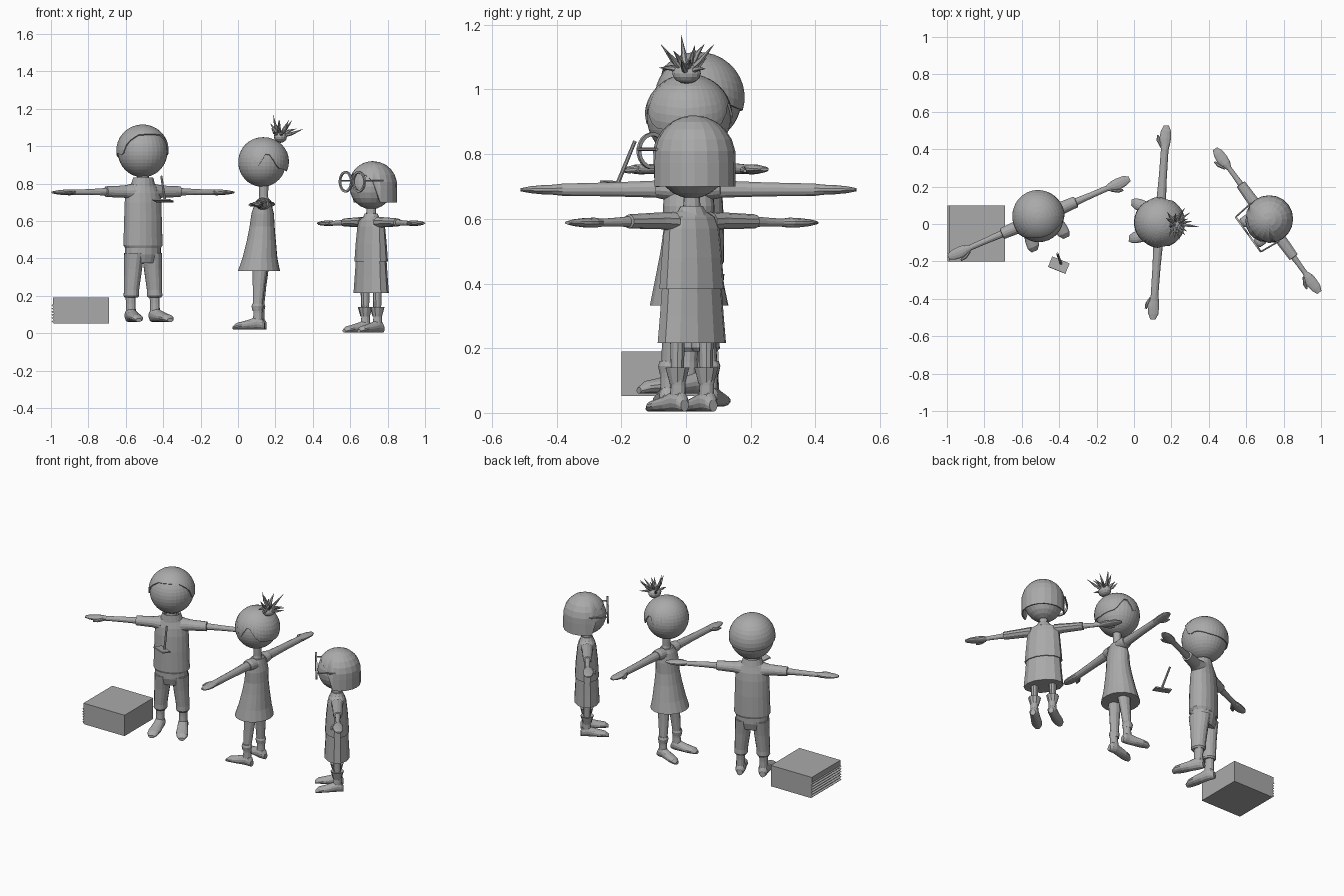
import bpy, bmesh, math, random
from mathutils import Matrix, Vector

if "Cube" in bpy.data.objects:
    bpy.data.objects.remove(bpy.data.objects["Cube"])

random.seed(4)
mat = bpy.data.materials.new("plain grey")
mat.diffuse_color = (0.4, 0.4, 0.4, 1)
mat.use_nodes = True
mat.node_tree.nodes["Principled BSDF"].inputs["Base Color"].default_value = mat.diffuse_color


def finish(name, bm, M=None):
    bmesh.ops.recalc_face_normals(bm, faces=bm.faces)
    if M:
        bm.transform(M)
    me = bpy.data.meshes.new(name)
    bm.to_mesh(me)
    bm.free()
    me.materials.append(mat)
    ob = bpy.data.objects.new(name, me)
    bpy.context.collection.objects.link(ob)
    return ob


def loft(name, rings, M=None, axis='z', n=16, caps=True):
    """Elliptical rings (x, y, z, ra, rb) in the plane across the axis."""
    bm = bmesh.new()
    loops = []
    for x, y, z, ra, rb in rings:
        loop = []
        for i in range(n):
            a = math.tau * (i + .5) / n
            u, v = ra * math.cos(a), rb * math.sin(a)
            off = {'z': (u, v, 0), 'x': (0, u, v), 'y': (u, 0, v)}[axis]
            loop.append(bm.verts.new((x + off[0], y + off[1], z + off[2])))
        loops.append(loop)
    for A, B in zip(loops, loops[1:]):
        for i in range(n):
            bm.faces.new((A[i], A[(i + 1) % n], B[(i + 1) % n], B[i]))
    if caps:
        bm.faces.new(loops[0])
        bm.faces.new(loops[-1])
    return finish(name, bm, M)


def ball(name, c, r, M, seg=32, rows=20):
    bm = bmesh.new()
    bmesh.ops.create_uvsphere(bm, u_segments=seg, v_segments=rows, radius=1)
    return finish(name, bm, M @ Matrix.Translation(c) @ Matrix.Diagonal((*r, 1)))


def rod(name, a, b, r1, r2, M=None, n=8):
    a, b = Vector(a), Vector(b)
    bm = bmesh.new()
    bmesh.ops.create_cone(bm, cap_ends=True, segments=n, radius1=r1, radius2=r2, depth=(b - a).length)
    bm.transform(Matrix.Translation((a + b) / 2) @ (b - a).to_track_quat('Z', 'Y').to_matrix().to_4x4())
    return finish(name, bm, M)


def hair(name, c, r, line, M, n=40, rows=10, bob=False):
    """Cap whose edge follows (azimuth from the face, polar angle) points."""
    def limit(a):
        a = abs((math.degrees(a) + 180) % 360 - 180)
        for (a0, p0), (a1, p1) in zip(line, line[1:]):
            if a <= a1 + 1e-6:
                return math.radians(p0 + (p1 - p0) * (a - a0) / (a1 - a0))
        return math.radians(line[-1][1])
    bm = bmesh.new()
    top = bm.verts.new((0, 0, 1))
    cols = []
    for i in range(n):
        a = math.tau * i / n
        col = []
        for j in range(1, rows + 1):
            s = limit(a) * j / rows
            rad, z = math.sin(s), math.cos(s)
            if bob and s > math.pi / 2:
                rad, z = 1, math.pi / 2 - s
            col.append(bm.verts.new((rad * math.sin(a), -rad * math.cos(a), z)))
        cols.append(col)
    for i in range(n):
        A, B = cols[i], cols[(i + 1) % n]
        bm.faces.new((top, A[0], B[0]))
        for j in range(rows - 1):
            bm.faces.new((A[j], A[j + 1], B[j + 1], B[j]))
    ob = finish(name, bm, M @ Matrix.Translation(c) @ Matrix.Diagonal((*r, 1)))
    mod = ob.modifiers.new("thickness", 'SOLIDIFY')
    mod.thickness = .008
    mod.offset = -1


def arms(who, M, start, end, z, r, drop=0, y=0):
    """Bare arm, flat hand and thumb on both sides."""
    w = end - .13
    for s in (-1, 1):
        loft(who + "_arm", [(s * start, y, z, r, r), (s * (start + w) / 2, y, z - drop / 2, r * .8, r * .8),
             (s * w, y, z - drop, r * .75, r * .7), (s * (w + .03), y, z - drop, .027, .016),
             (s * (w + .06), y - .002, z - drop, .032, .015), (s * (end - .03), y, z - drop, .028, .011),
             (s * end, y, z - drop, .014, .005)], M, 'x', 12)
        loft(who + "_thumb", [(s * (w + .01), y - .015, z - drop, .01, .01),
             (s * (w + .045), y - .036, z - drop - .003, .011, .01),
             (s * (w + .075), y - .042, z - drop - .005, .006, .005)], M, 'x', 8)


def feet(who, M, x, z0, y, toe, splay, size, top):
    """Shoe body with a shaft and rounded toe."""
    for s in (-1, 1):
        h = top - z0
        rows = [(.038, .6, .018, .022), (.025, .7, .028, .035), (0, .75, .032, .04), (-.04, .5, .034, .031),
                (-.08, .4, .038, .024), (-.11, .38, .034, .02), (-.13, .34, .018, .01)]
        k = (y - toe) / .13
        loft(who + "_shoe", [(s * (x + splay * max(0, -q) / .13), y + q * (k if q < 0 else 1),
             z0 + rz * size, rx * size, rz * size) for q, _, rx, rz in rows], M, 'y', 14)
        loft(who + "_ankle", [(s * x, y, z0 + .03, .028 * size, .032 * size),
             (s * x, y + .003, z0 + h * .7, .026 * size, .028 * size),
             (s * x, y + .005, top, .028 * size, .03 * size)], M, 'z', 12)


def place(x, y, deg):
    return Matrix.Translation((x, y, 0)) @ Matrix.Rotation(math.radians(deg), 4, 'Z')


# --- tall figure: shirt, trousers, short hair
M = place(-.508, .033, 23.4)
ball("tall_head", (0, .005, .972), (.133, .135, .138), M)
hair("tall_hair", (0, .006, .976), (.14, .144, .14),
     [(0, 50), (35, 52), (60, 70), (75, 102), (95, 95), (130, 105), (180, 108)], M)
loft("tall_neck", [(0, 0, .79, .035, .035), (0, 0, .86, .03, .03)], M)
loft("tall_shirt", [(0, 0, .455, .1, .074), (0, 0, .47, .11, .08), (0, 0, .6, .106, .079), (0, 0, .7, .103, .073),
     (0, 0, .75, .098, .066), (0, 0, .79, .075, .055), (0, 0, .815, .04, .04)], M, n=20)
loft("tall_collar", [(0, 0, .785, .07, .058), (0, -.003, .832, .055, .05), (0, -.003, .825, .045, .042),
     (0, 0, .79, .045, .042)], M, caps=False)
loft("tall_hips", [(0, 0, .48, .1, .073), (0, 0, .42, .1, .073), (0, 0, .375, .085, .06)], M)
for s in (-1, 1):
    loft("tall_sleeve", [(s * .06, 0, .755, .05, .045), (s * .11, 0, .757, .036, .033), (s * .215, 0, .757, .031, .029),
         (s * .217, 0, .757, .022, .02)], M, 'x')
    loft("tall_trouser_leg", [(s * .052, 0, .43, .051, .068), (s * .058, 0, .34, .047, .055), (s * .067, 0, .23, .04, .045),
         (s * .068, 0, .2, .041, .046), (s * .068, 0, .19, .034, .038)], M)
arms("tall", M, .2, .528, .757, .021, .004)
feet("tall", M, .07, .06, .0, -.155, .022, .98, .2)

# --- middle figure: flared dress, tufted hair
M = place(.137, .008, -94)
ball("middle_head", (0, -.008, .915), (.13, .128, .132), M)
hair("middle_hair", (0, .0, .918), (.136, .136, .13),
     [(0, 42), (35, 55), (60, 75), (78, 106), (103, 66), (130, 106), (180, 114)], M)
loft("middle_neck", [(0, 0, .69, .036, .032), (0, 0, .73, .024, .024), (0, 0, .8, .026, .026)], M)
loft("middle_dress", [(0, -.025, .332, .122, .113), (0, -.02, .4, .108, .094), (0, -.012, .5, .088, .077),
     (0, -.008, .57, .078, .067), (0, -.005, .64, .08, .06), (0, -.003, .69, .075, .045), (0, 0, .715, .045, .035)], M, n=20)
for s in (-1, 1):
    loft("middle_shoulder", [(s * .04, 0, .69, .04, .034), (s * .08, 0, .693, .038, .033), (s * .1, 0, .693, .033, .028)], M, 'x')
    loft("middle_leg", [(s * .045, -.015, .36, .036, .042), (s * .055, -.022, .25, .028, .033),
         (s * .065, -.028, .13, .023, .025)], M, n=12)
    loft("middle_sock", [(s * .066, -.028, .12, .026, .028), (s * .066, -.028, .145, .031, .033),
         (s * .066, -.028, .16, .026, .028)], M, n=12)
arms("middle", M, .08, .52, .692, .028, .002)
feet("middle", M, .066, .02, -.028, -.158, .03, .88, .145)
# tuft of hair spikes on a tied base
base = Vector((0, .09, 1.05))
ball("tuft_base", base, (.045, .035, .032), M, 14, 8)
for i in range(14):
    a = math.tau * i / 14 + random.uniform(-.15, .15)
    up = (.35, .9, 1.6)[i % 3]
    d = Vector((math.cos(a), math.sin(a) + .25, up)).normalized()
    L = random.uniform(.085, .125)
    mid = base + d * L * .55
    tip = base + d * L + Vector((0, .01, .01 if i % 2 else -.012))
    rod("tuft_spike", base, mid, .01, .0085, M, 6)
    rod("tuft_spike_tip", mid, tip, .0085, .0006, M, 6)

# --- small figure: bob, round glasses, jacket and skirt
M = place(.712, .018, -54)
ball("small_head", (0, .0, .785), (.115, .117, .122), M, 20, 12)
hair("small_bob", (0, .012, .79), (.128, .13, .13),
     [(0, 58), (38, 66), (54, 80), (62, 130), (180, 130)], M, n=20, rows=8, bob=True)
loft("small_neck", [(0, 0, .6, .03, .03), (0, 0, .68, .024, .024)], M, n=12)
loft("small_collar", [(0, 0, .61, .055, .046), (0, 0, .64, .036, .033)], M, n=12)
loft("small_jacket", [(0, 0, .383, .114, .074), (0, 0, .48, .106, .068), (0, 0, .57, .098, .058),
     (0, 0, .605, .085, .048), (0, 0, .625, .045, .035)], M, n=12)
loft("small_skirt", [(0, 0, .216, .12, .078), (0, 0, .3, .112, .073), (0, 0, .4, .104, .067)], M, n=12)
for s in (-1, 1):
    loft("small_sleeve", [(s * .07, 0, .592, .038, .03), (s * .12, 0, .594, .032, .026), (s * .24, 0, .592, .028, .022),
         (s * .242, 0, .592, .018, .016)], M, 'x', 10)
    loft("small_leg", [(s * .055, 0, .25, .023, .026), (s * .055, 0, .12, .02, .021)], M, n=10)
    loft("small_boot_cuff", [(s * .055, 0, .09, .024, .026), (s * .055, 0, .14, .038, .04), (s * .055, 0, .135, .026, .028)], M, n=10)
    # ring of the glasses: square-section torus, plus the side arm
    loft("glasses_ring", [(s * .06, y, .81, r, r) for y, r in
         ((-.13, .057), (-.13, .046), (-.12, .046), (-.12, .057), (-.13, .057))], M, 'y', 20, caps=False)
    rod("glasses_side_arm", (s * .115, -.122, .815), (s * .126, -.012, .815), .005, .005, M, 6)
rod("glasses_bridge", (-.012, -.125, .815), (.012, -.125, .815), .005, .005, M, 6)
arms("small", M, .22, .475, .592, .018, .004)
feet("small", M, .055, .004, .0, -.13, .012, .85, .12)

# --- stack of sheets with a ragged left edge
bm = bmesh.new()
prof = [(-.69, .052), (-.69, .19), (-.99, .19), (-.99, .155)]
for i in range(6):
    z = .155 - i * .0172
    prof += [(-.998, z - .004), (-.984, z - .0172)]
bm.faces.new([bm.verts.new((x, -.2, z)) for x, z in prof])
ext = bmesh.ops.extrude_face_region(bm, geom=bm.faces[:])
bmesh.ops.translate(bm, vec=(0, .3, 0), verts=[v for v in ext["geom"] if isinstance(v, bmesh.types.BMVert)])
finish("sheet_stack", bm)

# --- small floating plate with an upright pin
bm = bmesh.new()
bmesh.ops.create_cube(bm, size=1)
finish("pin_plate", bm, Matrix.Translation((-.402, -.22, .709)) @ Matrix.Rotation(math.radians(-22), 4, 'Z')
       @ Matrix.Rotation(math.radians(-10), 4, 'X') @ Matrix.Diagonal((.1, .06, .008, 1)))
rod("pin", (-.39, -.212, .708), (-.41, -.158, .84), .007, .006)
